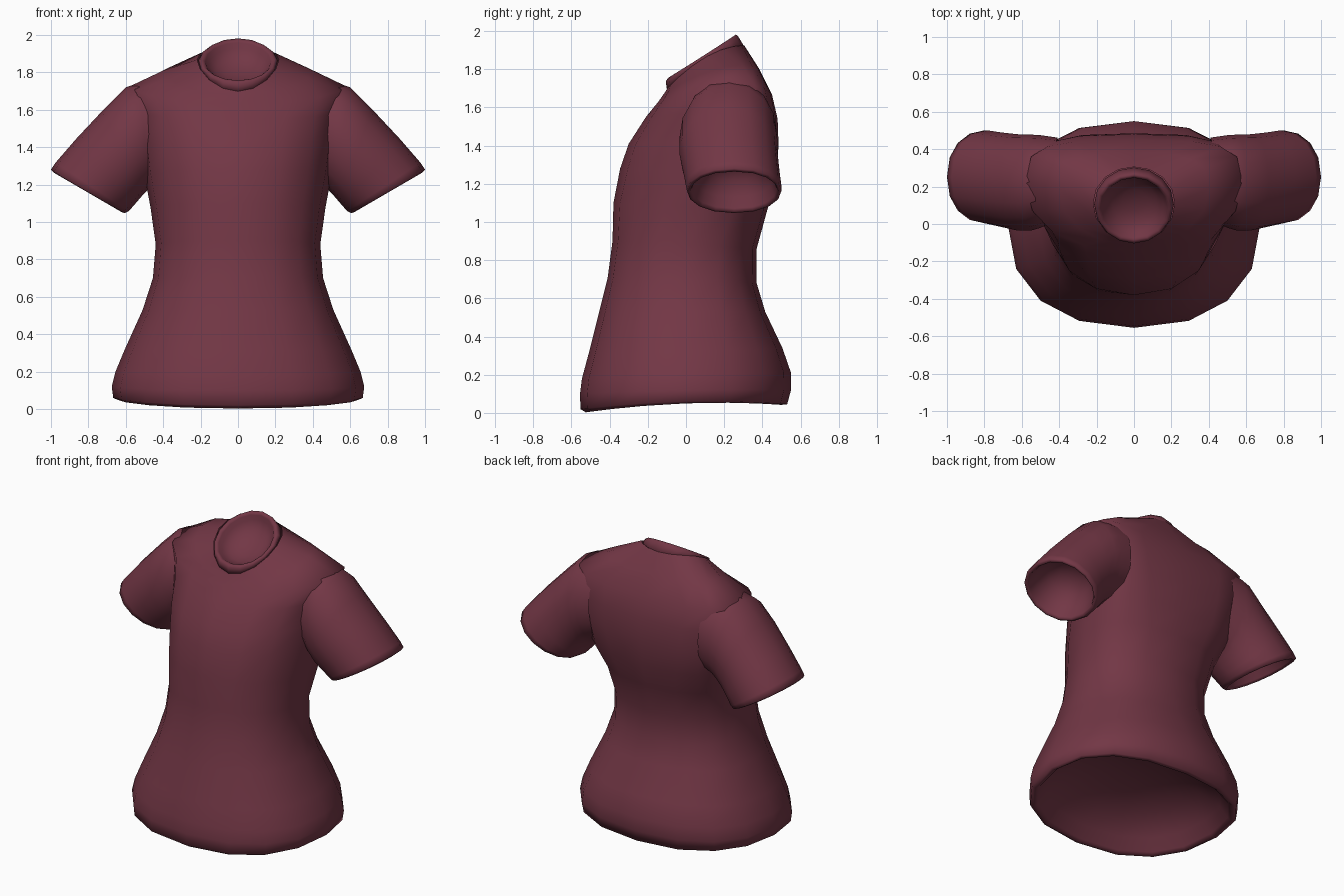
import bpy, bmesh, math
from mathutils import Vector

if "Cube" in bpy.data.objects:
    bpy.data.objects.remove(bpy.data.objects["Cube"])

SEG = 16
cloth = bpy.data.materials.new("maroon cloth")
cloth.diffuse_color = (0.17, 0.038, 0.06, 1)
cloth.use_nodes = True
cloth.node_tree.nodes["Principled BSDF"].inputs["Base Color"].default_value = cloth.diffuse_color


def loft(name, rings, mirror=False):
    """Skin a list of closed rings; a one-point ring closes an end."""
    bm = bmesh.new()
    rows = [[bm.verts.new(p) for p in r] for r in rings]
    for a, b in zip(rows, rows[1:]):
        n = max(len(a), len(b))
        for i in range(n):
            j = (i + 1) % n
            if len(b) == 1:
                bm.faces.new((a[i], a[j], b[0]))
            elif len(a) == 1:
                bm.faces.new((a[0], b[j], b[i]))
            else:
                bm.faces.new((a[i], a[j], b[j], b[i]))
    if mirror:
        g = bmesh.ops.duplicate(bm, geom=bm.verts[:] + bm.edges[:] + bm.faces[:])
        for v in g["geom"]:
            if isinstance(v, bmesh.types.BMVert):
                v.co.x *= -1
    bmesh.ops.recalc_face_normals(bm, faces=bm.faces[:])
    me = bpy.data.meshes.new(name)
    bm.to_mesh(me)
    bm.free()
    me.materials.append(cloth)
    ob = bpy.data.objects.new(name, me)
    bpy.context.collection.objects.link(ob)
    bpy.context.view_layer.objects.active = ob
    ob.select_set(True)
    bpy.ops.object.shade_smooth_by_angle(angle=math.radians(85))
    ob.select_set(False)
    return ob


def bowl(ring, inward, depth):
    """Rings of a hollow that sinks from an opening along 'inward'."""
    c = sum(ring, Vector()) / len(ring)
    d = Vector(inward).normalized() * depth
    out = [[c + (p - c) * s + d * t for p in ring]
           for s, t in ((0.96, 0.08), (0.88, 0.38), (0.65, 0.75), (0.35, 0.95))]
    return out + [[c + d]]


def spow(v, p):
    return math.copysign(abs(v) ** p, v)


def body_ring(w, fy, fz, sy, sz, by, bz, p, back=1):
    """Ring through a front, a side and a back point, half width w."""
    pts = []
    for i in range(SEG):
        a = 2 * math.pi * i / SEG
        q = p * back if math.sin(a) > 0 else p
        c, s = spow(math.cos(a), q), spow(math.sin(a), q)
        y = sy + (by - fy) / 2 * s + ((by + fy) / 2 - sy) * s * s
        z = sz + (bz - fz) / 2 * s + ((bz + fz) / 2 - sz) * s * s
        pts.append(Vector((w * c, y, z)))
    return pts


# Torso: half width, front y z, side y z, back y z, roundness, back squareness
body = [body_ring(*r) for r in (
    (.645, -.525, .003, 0, .05, .50, .042, .87),
    (.667, -.553, .02, 0, .06, .53, .045, .87),
    (.675, -.555, .10, 0, .12, .55, .12, .87),
    (.655, -.545, .18, 0, .20, .55, .21, .87),
    (.605, -.51, .31, 0, .32, .505, .34, .87),
    (.51, -.455, .53, 0, .53, .415, .53, .87),
    (.455, -.41, .71, 0, .70, .37, .68, .87),
    (.44, -.385, .90, .02, .88, .37, .86, .87),
    (.468, -.38, 1.10, .08, 1.08, .425, 1.06, .87),
    (.50, -.345, 1.28, .17, 1.25, .47, 1.22, .83, .9),
    (.52, -.30, 1.41, .20, 1.42, .485, 1.40, .82, .8),
    (.545, -.21, 1.55, .22, 1.58, .48, 1.54, .82, .8),
    (.58, -.145, 1.63, .22, 1.725, .45, 1.67, .82, .8),
    (.40, -.11, 1.68, .19, 1.81, .385, 1.80, .87, .9),
    (.218, -.098, 1.70, .11, 1.868, .305, 1.925, 1))]
loft("shirt_torso", bowl(body[0], (0, 0, 1), .24)[::-1] + body)

# Collar band with its hollow opening
collar = [body_ring(*r) for r in (
    (.19, -.07, 1.69, .11, 1.845, .28, 1.89, 1),
    (.213, -.103, 1.70, .105, 1.862, .302, 1.925, 1),
    (.203, -.104, 1.74, .09, 1.868, .275, 1.97, 1),
    (.193, -.094, 1.755, .083, 1.866, .262, 1.982, 1),
    (.183, -.084, 1.757, .083, 1.862, .25, 1.97, 1))]
loft("collar", collar + bowl(collar[-1], (0, .5, -.85), .09))


def sleeve_ring(tx, tz, bx, bz, y0, y1):
    """Ring between a top and a bottom point, spanning y0 to y1."""
    t, b = Vector((tx, 0, tz)), Vector((bx, 0, bz))
    pts = []
    for i in range(SEG):
        a = 2 * math.pi * i / SEG
        p = (t + b) / 2 + (t - b) / 2 * math.cos(a)
        p.y = (y0 + y1) / 2 + (y1 - y0) / 2 * spow(math.sin(a), .9)
        pts.append(p)
    return pts


# Sleeves, shoulder seam to cuff
sleeve = [sleeve_ring(*r) for r in (
    (.42, 1.75, .40, 1.22, .02, .462),
    (.53, 1.743, .47, 1.185, -.02, .475),
    (.60, 1.72, .50, 1.155, -.035, .478),
    (.72, 1.60, .53, 1.12, -.035, .48),
    (.865, 1.445, .56, 1.085, -.015, .49),
    (.975, 1.318, .585, 1.058, 0, .50),
    (1.0, 1.28, .605, 1.047, .005, .50),
    (.985, 1.264, .622, 1.053, .02, .485))]
loft("sleeves", sleeve + bowl(sleeve[-1], (-.5, 0, .87), .2), mirror=True)
